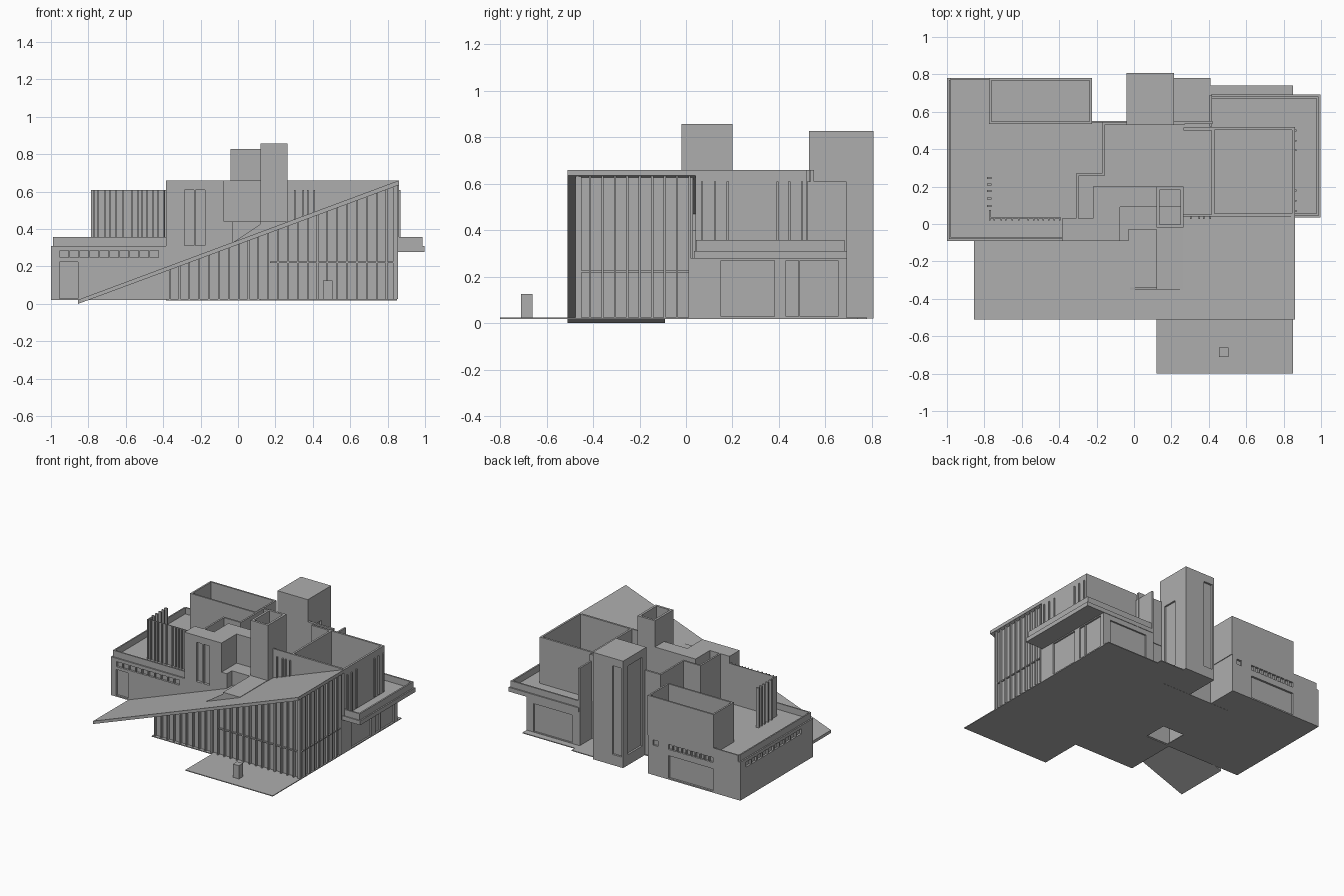
import bpy, bmesh

gray = bpy.data.materials.new("concrete_gray")
gray.diffuse_color = (0.42, 0.42, 0.42, 1)


def finish(name, bm):
    bmesh.ops.recalc_face_normals(bm, faces=bm.faces)
    me = bpy.data.meshes.new(name)
    bm.to_mesh(me)
    bm.free()
    me.materials.append(gray)
    ob = bpy.data.objects.new(name, me)
    bpy.context.collection.objects.link(ob)
    return ob


def boxes(name, items):
    """Each item: x0, x1, y0, y1, z0, z1."""
    bm = bmesh.new()
    for x0, x1, y0, y1, z0, z1 in items:
        vs = bmesh.ops.create_cube(bm, size=1)["verts"]
        for v in vs:
            v.co.x = x1 if v.co.x > 0 else x0
            v.co.y = y1 if v.co.y > 0 else y0
            v.co.z = z1 if v.co.z > 0 else z0
    return finish(name, bm)


def prism(name, pts, a, b, upright=True):
    """Extrude an xz outline along y (upright) or an xy outline along z."""
    bm = bmesh.new()
    put = (lambda p, t: (p[0], t, p[1])) if upright else (lambda p, t: (p[0], p[1], t))
    f = bm.faces.new([bm.verts.new(put(p, a)) for p in pts])
    ext = bmesh.ops.extrude_face_region(bm, geom=[f])["geom"]
    for v in ext:
        if isinstance(v, bmesh.types.BMVert):
            if upright:
                v.co.y = b
            else:
                v.co.z = b
    return finish(name, bm)


def ring(x0, x1, y0, y1, z0, z1, t):
    """Four walls of a room that is open above."""
    return [(x0, x1, y0, y0 + t, z0, z1), (x0, x1, y1 - t, y1, z0, z1),
            (x0, x0 + t, y0 + t, y1 - t, z0, z1), (x1 - t, x1, y0 + t, y1 - t, z0, z1)]


def cut(ob, name, items):
    tool = boxes(name, items)
    tool.hide_render = True
    tool.hide_viewport = True
    m = ob.modifiers.new("recess", "BOOLEAN")
    m.operation = "DIFFERENCE"
    m.solver = "EXACT"
    m.object = tool


def roof_z(x):
    return 0.022 + (x + 0.855) * 0.372


G, F, T = 0.025, 0.31, 0.66     # ground, upper floor, wall top

# thin ground slab, with an opening under the hall
boxes("ground_slab", [
    (-.385, -.36, -.48, .55, .019, G), (-.36, -.18, -.48, -.08, .019, G),
    (-.36, -.18, .1, .55, .019, G), (-.18, .85, -.48, .55, .019, G),
    (.21, .41, .55, .78, .019, G), (.41, .85, .55, .74, .019, G),
    (.12, .85, -.8, -.48, .019, G)])
boxes("bollard", [(.455, .505, -.71, -.66, G, .125)])

# left wing with recessed window rows and doors
wing = prism("left_wing", [(-1, -.09), (-.38, -.09), (-.38, .54), (-.23, .54),
                           (-.23, .78), (-1, .78)], .02, F, upright=False)
rec = [(-.955, -.855, -.1, -.075, .03, .225),
       (-.77, -.4, .765, .8, .03, .2), (-.31, -.27, .765, .8, .245, .285)]
for i in range(10):
    x = -.952 + i * .0535
    rec.append((x, x + .045, -.1, -.075, .247, .285))
    x = -.77 + i * .038
    rec.append((x, x + .03, .765, .8, .247, .285))
    y = .05 + i * .067
    rec.append((-1.02, -.985, y, y + .056, .247, .285))
cut(wing, "wing_recess_cutter", rec)
boxes("terrace_parapet", [
    (-.99, -.385, -.08, -.07, F, .358), (-.99, -.98, -.07, .77, F, .358),
    (-.98, -.77, .77, .78, F, .358)])

# rear left upper room, open above
boxes("rear_left_room", ring(-.775, -.225, .535, .78, F, .61, .013))

# slatted terrace screen
screen = [(-.77, -.39, .03, .036, F, .61), (-.775, -.765, .03, .075, F, .61)]
for x in (-.775, -.75, -.715, -.69, -.655, -.62, -.57, -.54, -.515, -.49, -.46, -.43, -.4):
    screen.append((x, x + .008, .018, .036, F, .61))
for y in (.09, .13, .17, .205, .24):
    screen.append((-.785, -.763, y, y + .012, F, .61))
boxes("terrace_screen", screen)

# central hall: L-shaped high roof block
hall = prism("central_hall", [
    (-.385, -.09), (-.075, -.09), (-.075, .09), (.26, .09), (.26, .2),
    (-.22, .2), (-.22, .03), (-.385, .03)], F - .01, T, upright=False)
cut(hall, "hall_window_cutter", [(-.285, -.236, -.11, -.07, F + .003, .61),
                                 (-.226, -.177, -.11, -.07, F + .003, .61)])
boxes("hall_lower_walls", [
    (-.38, .26, -.09, -.075, G, F), (-.23, .41, .53, .545, G, F)])
boxes("upper_floor", [(-.38, -.22, .03, .54, .3, F), (-.22, .42, .2, .54, .3, F),
                      (.26, .42, .05, .2, .3, F)])
boxes("inner_court_walls", [
    (-.31, -.297, .03, .27, F, T), (-.297, -.157, .257, .27, F, T),
    (-.17, -.157, .27, .545, F, T), (-.157, .27, .53, .545, F, T),
    (.21, .42, .535, .55, F, T), (.265, .42, .5, .515, F, T),
    (.405, .418, .52, .69, G, .61)])
boxes("hall_low_roof", [(-.075, .26, -.03, .09, .2, .44), (-.075, -.03, -.09, -.03, .2, .44)])

# hollow chimney
boxes("chimney", ring(.12, .265, -.02, .2, .3, .858, .017) + [(.13, .25, -.01, .19, .6, .62)])

# rear tower with tall recessed panels
tower = boxes("rear_tower", [(-.04, .213, .53, .808, .02, .828)])
cut(tower, "tower_recess_cutter", [(-.06, -.025, .58, .75, .1, .77),
                                   (-.025, .05, .793, .83, .1, .77),
                                   (.2, .23, .58, .69, .1, .61)])

# sloping roof, low at the left and high at the right
def roof_part(name, x0, x1, y0, y1):
    prism(name, [(x0, roof_z(x0) - .022), (x1, roof_z(x1) - .025),
                 (x1, roof_z(x1)), (x0, roof_z(x0))], y0, y1)


roof_part("sloping_roof", -.855, .86, -.51, -.09)
roof_part("sloping_roof_rear", -.03, .86, -.09, .045)

# roof dormer and its side fin
boxes("roof_dormer", [(.12, .26, -.35, -.02, .34, .44)])
prism("dormer_fin", [(-.07, .3), (.125, .37), (.125, .43)], -.35, -.34)

# glazed front under the sloping roof
prism("front_glazing", [(-.37, G), (.84, G), (.84, roof_z(.84) - .02),
                        (-.37, roof_z(-.37) - .02)], -.455, -.447)
fins = [(.17, .85, -.468, -.45, .218, .226)]
for i in range(24):
    x = -.37 + i * .0527
    fins.append((x, x + .009, -.475, -.45, G, roof_z(x) - .018))
boxes("front_mullions", fins)

# glazed right side
boxes("side_glazing", [(.83, .838, -.45, .03, G, .635)])
fins = [(.835, .848, -.47, .02, .218, .226), (.83, .85, .015, .07, G, .28)]
for i in range(10):
    y = -.472 + i * .0537
    fins.append((.83, .855, y, y + .009, G, .635))
boxes("side_mullions", fins)

# right wing: lower block, balcony and open upper room
lower = boxes("right_lower_block", [(.41, .85, .05, .69, .021, .285)])
cut(lower, "right_recess_cutter", [(.838, .87, .15, .38, G + .003, .27),
                                   (.838, .87, .43, .485, G + .003, .27),
                                   (.838, .87, .49, .655, G + .003, .27),
                                   (.47, .79, .678, .71, G + .003, .24)])
boxes("balcony_slab", [(.412, .997, .035, .693, .278, F)])
boxes("balcony_parapet", [(.975, .987, .043, .683, F, .358), (.415, .975, .671, .683, F, .358),
                          (.86, .975, .043, .055, F, .358)])
boxes("right_upper_room", ring(.415, .86, .04, .518, F, T, .015) + [(.26, .415, .04, .05, F, T)])
fins = []
for y in (.065, .12, .175, .39, .44, .495):
    fins.append((.855, .87, y, y + .009, .32, .61))
for x in (.3, .345, .37, .405):
    fins.append((x, x + .008, .028, .045, .4, .61))
boxes("upper_room_mullions", fins)
